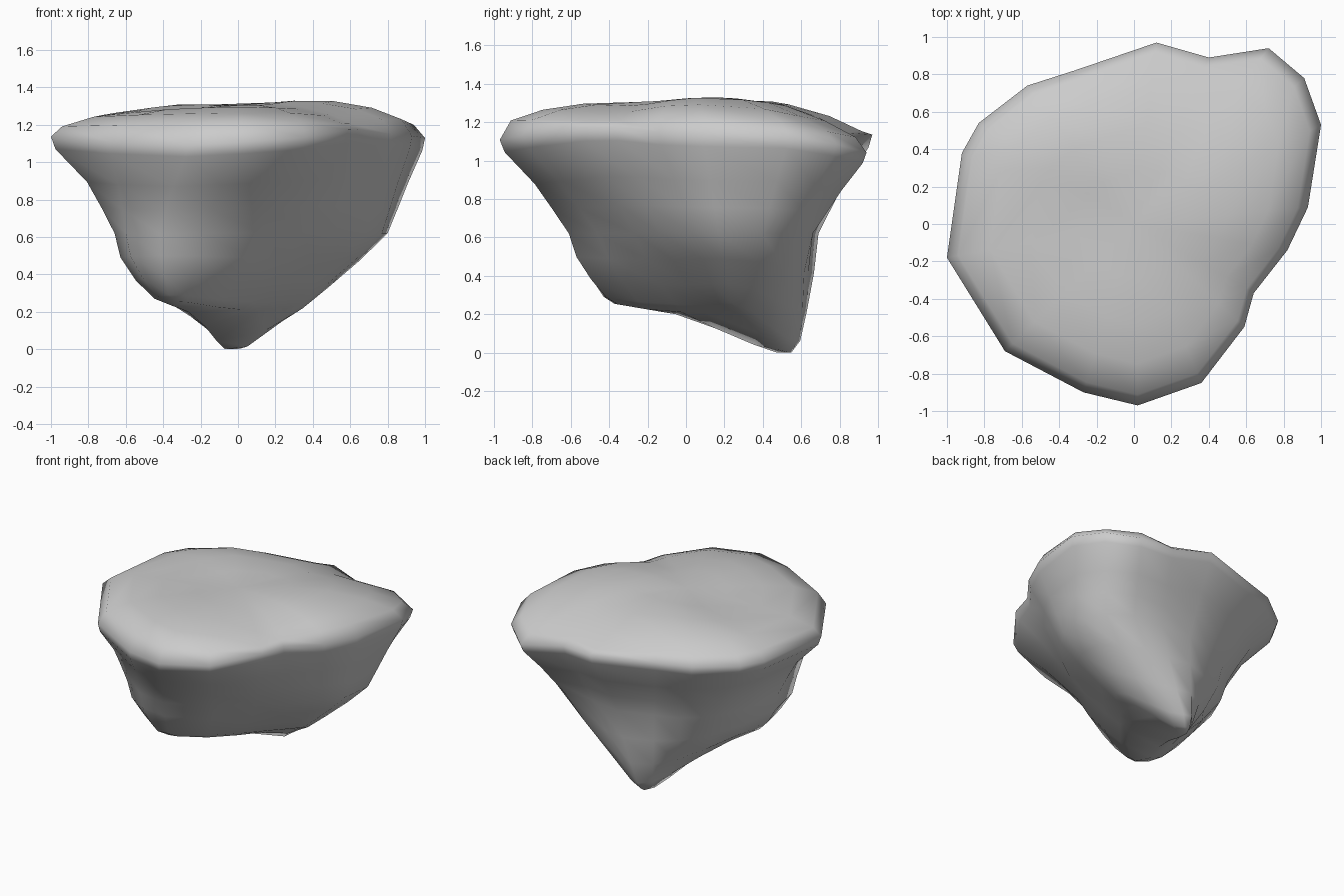
import bpy, bmesh
from math import exp
from mathutils import Vector

if "Cube" in bpy.data.objects:
    bpy.data.objects.remove(bpy.data.objects["Cube"])

# Three matching outlines of the rock, counter-clockwise from the left side
rim = [(-1, -.18), (-.69, -.68), (-.27, -.9), (.02, -.97), (.36, -.85), (.59, -.55),
       (.64, -.37), (.82, -.14), (.93, .09), (1, .53), (.91, .78), (.72, .94),
       (.40, .89), (.12, .97), (-.32, .82), (-.57, .74), (-.83, .54), (-.92, .38)]
waist = [(-.66, -.15), (-.6, -.46), (-.42, -.57), (-.19, -.61), (.12, -.46), (.34, -.27),
         (.52, -.14), (.68, .04), (.77, .17), (.8, .4), (.71, .55), (.55, .66),
         (.3, .66), (.08, .69), (-.16, .61), (-.34, .54), (-.51, .39), (-.62, .15)]
foot = [(-.4, -.26), (-.39, -.33), (-.36, -.4), (-.3, -.38), (-.12, -.22), (.04, -.03),
        (.14, .1), (.26, .19), (.32, .25), (.29, .33), (.18, .41), (.07, .51),
        (.01, .57), (-.03, .58), (-.07, .5), (-.12, .37), (-.2, .16), (-.3, -.06)]


def bump(x, y, cx, cy, k):
    return exp(-k * ((x - cx) ** 2 + (y - cy) ** 2))


def top_z(x, y, r):
    # Gently domed plateau with two rises, two shallow dips and a lower back corner
    return (1.31 + .015 * x - .13 * r ** 4 - .1 * max(y - .4, 0)
            + .025 * bump(x, y, .5, .05, 7) + .035 * bump(x, y, -.4, .55, 6)
            - .035 * bump(x, y, -.4, .05, 7) - .03 * bump(x, y, .42, -.33, 14)
            - .05 * bump(x, y, .72, .94, 5))


def rim_z(x, y):
    return (1.14 - .1 * bump(x, y, .72, .98, 8) - .05 * bump(x, y, -.35, -.9, 3)
            + .04 * bump(x, y, .62, -.45, 10))


def waist_z(x, y):
    return .62


def foot_z(x, y):
    # Sloping underside keel, lowest at the back
    return max(0, .19 - (.16 if y < 0 else .4) * y + .4 * max(x, 0))


def level(a, za, b, zb, tz, power):
    # Ring part-way between two outlines; power(x) bulges or hollows the side
    ring = []
    for p, q in zip(a, b):
        xy = Vector(p).lerp(Vector(q), tz ** power(p[0]))
        ring.append(Vector((*xy, za(*p) + (zb(*q) - za(*p)) * tz)))
    return ring


def top_ring(r):
    return [Vector((x * r, y * r, top_z(x * r, y * r, r))) for x, y in rim]


# Plateau, rounded rim lip, upper side, lower side
rings = [top_ring(r) for r in (.3, .55, .77, .94)]
rings.append(level(rim, rim_z, waist, waist_z, 0, lambda x: 1))
rings.append(level(rim, rim_z, waist, waist_z, .13, lambda x: 1.3))
rings += [level(rim, rim_z, waist, waist_z, t, lambda x: .9 + .15 * x) for t in (.47, .74)]
rings += [level(waist, waist_z, foot, foot_z, t, lambda x: max(1.1, 1.45 - .7 * x))
          for t in (0, .33, .65, .9)]
# Slightly tucked-in end of the keel
rings.append([Vector((x * .85 - .01, .05 + (y - .05) * .94, foot_z(x, y))) for x, y in foot])

# Skin the rings
bm = bmesh.new()
loops = [[bm.verts.new(p) for p in ring] for ring in rings]
n = len(rim)
for up, low in zip(loops, loops[1:]):
    for i in range(n):
        j = (i + 1) % n
        bm.faces.new((up[i], low[i], low[j], up[j]))
centre = bm.verts.new((0, 0, top_z(0, 0, 0)))
for i in range(n):
    bm.faces.new((centre, loops[0][i], loops[0][(i + 1) % n]))
under = bm.faces.new(loops[-1][::-1])
bmesh.ops.triangulate(bm, faces=[under])
bmesh.ops.recalc_face_normals(bm, faces=bm.faces[:])
for f in bm.faces:
    f.smooth = True

mesh = bpy.data.meshes.new("rock")
bm.to_mesh(mesh)
bm.free()
rock = bpy.data.objects.new("rock", mesh)
bpy.context.collection.objects.link(rock)
